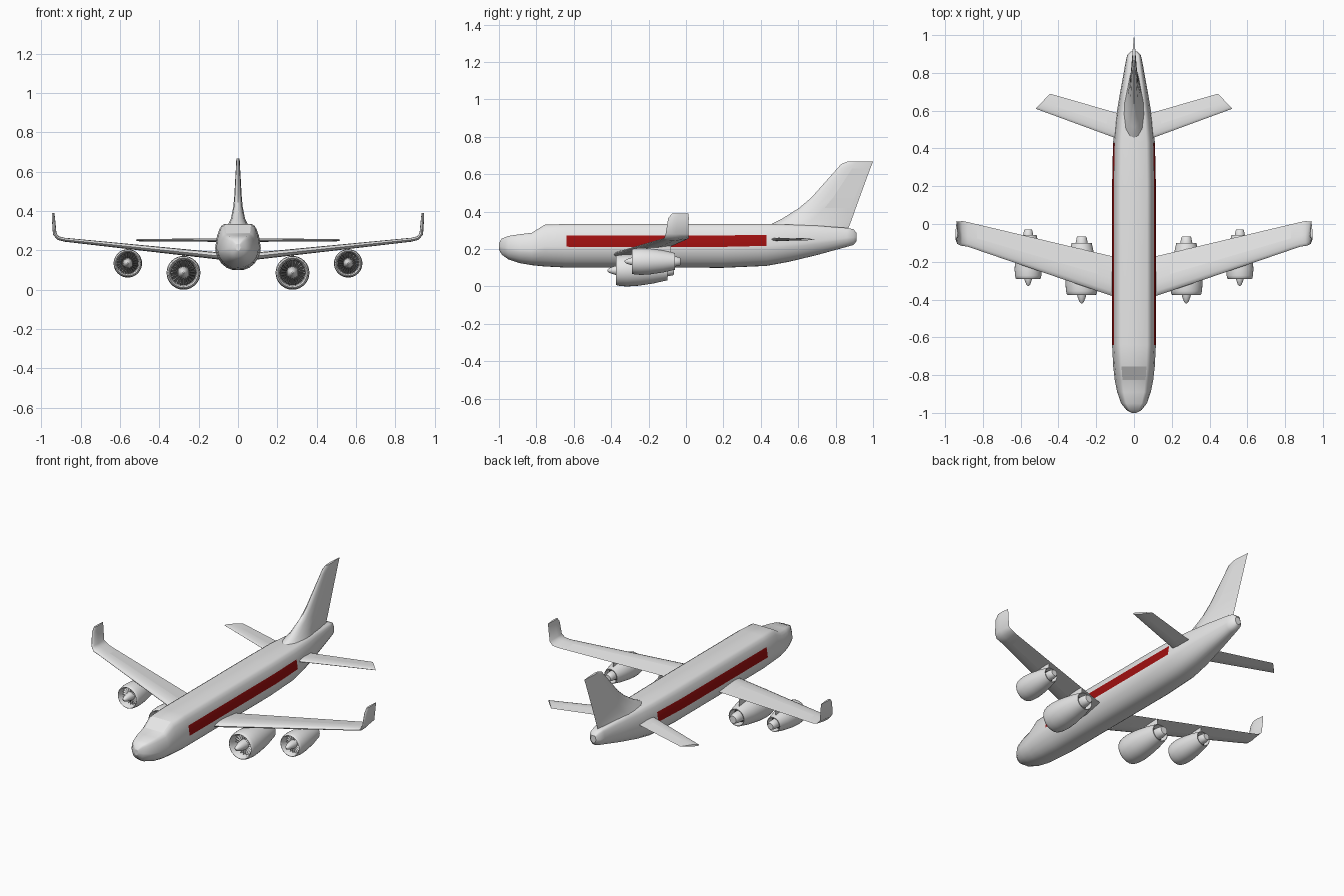
import bpy, bmesh, math
from mathutils import Vector as V

cube = bpy.data.objects.get("Cube")
if cube:
    bpy.data.objects.remove(cube, do_unlink=True)


def material(name, rgb):
    m = bpy.data.materials.new(name)
    m.use_nodes = True
    m.diffuse_color = (*rgb, 1)
    m.node_tree.nodes["Principled BSDF"].inputs["Base Color"].default_value = (*rgb, 1)
    return m


GREY = material("light grey", (0.8, 0.8, 0.8))
RED = material("dark red", (0.35, 0.005, 0.005))
DARK = material("engine dark", (0.05, 0.05, 0.05))


def finish(name, bm, mats, angle=50, mirror=False):
    me = bpy.data.meshes.new(name)
    bm.to_mesh(me)
    bm.free()
    for m in mats:
        me.materials.append(m)
    flat = [p.index for p in me.polygons if not p.use_smooth]
    me.set_sharp_from_angle(angle=math.radians(angle))
    for i in flat:
        me.polygons[i].use_smooth = False
    ob = bpy.data.objects.new(name, me)
    bpy.context.collection.objects.link(ob)
    if mirror:
        ob.modifiers.new("mirror", "MIRROR").use_mirror_merge = False
    return ob


def loft(rings, flat=lambda i, j: False, cap_mat=0):
    """Skin closed rings of points and cap both ends."""
    bm = bmesh.new()
    loops = [[bm.verts.new(p) for p in r] for r in rings]
    n = len(loops[0])
    for i, (a, b) in enumerate(zip(loops, loops[1:])):
        for j in range(n):
            k = (j + 1) % n
            f = bm.faces.new((a[j], a[k], b[k], b[j]))
            f.smooth = not flat(i, j)
    for end in (loops[0], loops[-1]):
        f = bm.faces.new(end)
        f.material_index = cap_mat
        f.smooth = False
    bmesh.ops.recalc_face_normals(bm, faces=bm.faces)
    return bm


# Fuselage: half cross-section as (width, height) fractions, swept along y
half = [(0.25, 0.005), (0.5, 0.05), (0.72, 0.14), (0.88, 0.26), (0.97, 0.38), (1, 0.478),
        (0.92, 0.74), (0.82, 0.88), (0.73, 0.96), (0.6, 1)]
section = [(0, 0)] + half + [(-x, z) for x, z in reversed(half)]
stations = [  # y, half width, bottom, top
    (-1, 0.012, 0.198, 0.232), (-0.985, 0.04, 0.17, 0.256), (-0.95, 0.068, 0.145, 0.27),
    (-0.89, 0.089, 0.125, 0.279), (-0.825, 0.102, 0.114, 0.287), (-0.755, 0.11, 0.107, 0.33),
    (-0.64, 0.116, 0.101, 0.334), (0.2, 0.116, 0.1, 0.334), (0.43, 0.111, 0.11, 0.334),
    (0.55, 0.098, 0.132, 0.331), (0.7, 0.073, 0.168, 0.325), (0.86, 0.044, 0.212, 0.313),
    (0.895, 0.036, 0.222, 0.306), (0.912, 0.018, 0.242, 0.286)]
windscreen = len(half)
bm = loft([[V((x * w, y, b + z * (t - b))) for x, z in section] for y, w, b, t in stations],
          lambda i, j: i == 4 and j == windscreen)
# Side stripe: the band of faces at window height
for f in bm.faces:
    c = f.calc_center_median()
    if -0.64 < c.y < 0.43 and 0.215 < c.z < 0.27:
        f.material_index = 1
finish("fuselage", bm, [GREY, RED])

# Aerofoil: (along chord, thickness) points, with a flat rear panel on each side
upper = [(0.03, 0.45), (0.12, 0.85), (0.3, 1), (0.45, 0.95), (0.9, 0.2)]
foil = [(0, 0)] + upper + [(1, 0)] + [(t, -w) for t, w in reversed(upper)]
PANELS = (4, 7)


def surface(name, rows, panel_row, mirror=True):
    """rows: leading edge, trailing edge, half-thickness vector."""
    rings = [[V(a) + (V(b) - V(a)) * t + V(h) * w for t, w in foil] for a, b, h in rows]
    bm = loft(rings, lambda i, j: i == panel_row and j in PANELS)
    return finish(name, bm, [GREY], 45, mirror)


def wing_row(x):
    f = (x - 0.12) / 0.76
    z = 0.174 + 0.08 * f
    return ((x, -0.38 + 0.26 * f, z), (x, -0.17 + 0.18 * f, z), (0, 0, 0.018 - 0.008 * f))


# Main wings, turning up into winglets
surface("wing", [wing_row(0.03), wing_row(0.19), wing_row(0.83), wing_row(0.88),
                 ((0.915, -0.115, 0.262), (0.91, 0.016, 0.262), (-0.004, 0, 0.009)),
                 ((0.932, -0.108, 0.285), (0.93, 0.012, 0.28), (-0.009, 0, 0.003)),
                 ((0.938, -0.095, 0.365), (0.938, 0.015, 0.365), (-0.008, 0, 0)),
                 ((0.939, -0.075, 0.39), (0.939, 0.014, 0.39), (-0.006, 0, 0))], 1)


def tail_row(f):
    x0, x1 = 0.03 + 0.49 * f, 0.03 + 0.415 * f
    return ((x0, 0.43 + 0.18 * f, 0.252), (x1, 0.57 + 0.12 * f, 0.252), (0, 0, 0.009 - 0.003 * f))


# Tailplane and fin
surface("tailplane", [tail_row(f) for f in (0, 0.25, 0.83, 1)], 1)
fin = [(0.29, 0.4, 0.86, 0.07), (0.33, 0.45, 0.875, 0.052), (0.36, 0.51, 0.887, 0.036),
       (0.42, 0.605, 0.908, 0.024), (0.475, 0.67, 0.928, 0.019), (0.63, 0.808, 0.985, 0.01),
       (0.655, 0.83, 0.995, 0.009), (0.667, 0.86, 1, 0.007)]
surface("fin", [((0, a, z), (0, b, z), (h, 0, 0)) for z, a, b, h in fin], None, False)
fin_ob = bpy.data.objects["fin"]
for p in fin_ob.data.polygons:  # flat rudder panel
    if 0.42 < p.center.z < 0.64 and len(p.vertices) == 4:
        if all(p.index % len(foil) != j for j in PANELS):
            continue
        p.use_smooth = False


def lathe(profile, x, y, z, s, n=32):
    ring = [math.tau * k / n for k in range(n)]
    return [[V((x + s * r * math.cos(a), y + s * d, z + s * r * math.sin(a))) for a in ring]
            for d, r in profile]


nacelle = [(0.23, 0.044), (0.275, 0.049), (0.275, 0.053), (0.2, 0.07), (0.12, 0.082),
           (0.06, 0.086), (0.02, 0.083), (0.003, 0.079), (0, 0.075), (0.012, 0.067), (0.065, 0.063)]
spinner = [(-0.045, 0.004), (-0.035, 0.013), (-0.01, 0.022), (0.02, 0.028), (0.066, 0.032)]
core = [(0.2, 0.034), (0.275, 0.032), (0.305, 0.026), (0.31, 0.022)]


def engine(label, x, y, z, s, wing_z):
    finish(label + "_nacelle", loft(lathe(nacelle, x, y, z, s), cap_mat=1), [GREY, DARK], 50, True)
    finish(label + "_spinner", loft(lathe(spinner, x, y, z, s)), [GREY], 50, True)
    finish(label + "_exhaust_core", loft(lathe(core, x, y, z, s)), [GREY], 50, True)
    # Twisted fan blades
    bm = bmesh.new()
    for k in range(20):
        a = math.tau * k / 20
        pts = [(r, a + d, o) for r, d, o in ((0.028, -0.05, 0.035), (0.063, -0.05, 0.035),
                                             (0.063, 0.05, 0.06), (0.028, 0.05, 0.06))]
        bm.faces.new([bm.verts.new((x + s * r * math.cos(t), y + s * o, z + s * r * math.sin(t)))
                      for r, t, o in pts]).smooth = False
    finish(label + "_fan_blades", bm, [GREY], 30, True)
    # Short pylon joining the nacelle to the wing
    rows = [((x, y + 0.08 * s, z + 0.07 * s), (x, y + 0.25 * s, z + 0.045 * s), (0.009, 0, 0)),
            ((x, y + 0.12 * s, wing_z), (x, y + 0.25 * s, wing_z), (0.007, 0, 0))]
    surface(label + "_pylon", rows, None)


engine("inner_engine", 0.277, -0.375, 0.086, 1, 0.188)
engine("outer_engine", 0.56, -0.29, 0.134, 0.84, 0.218)
